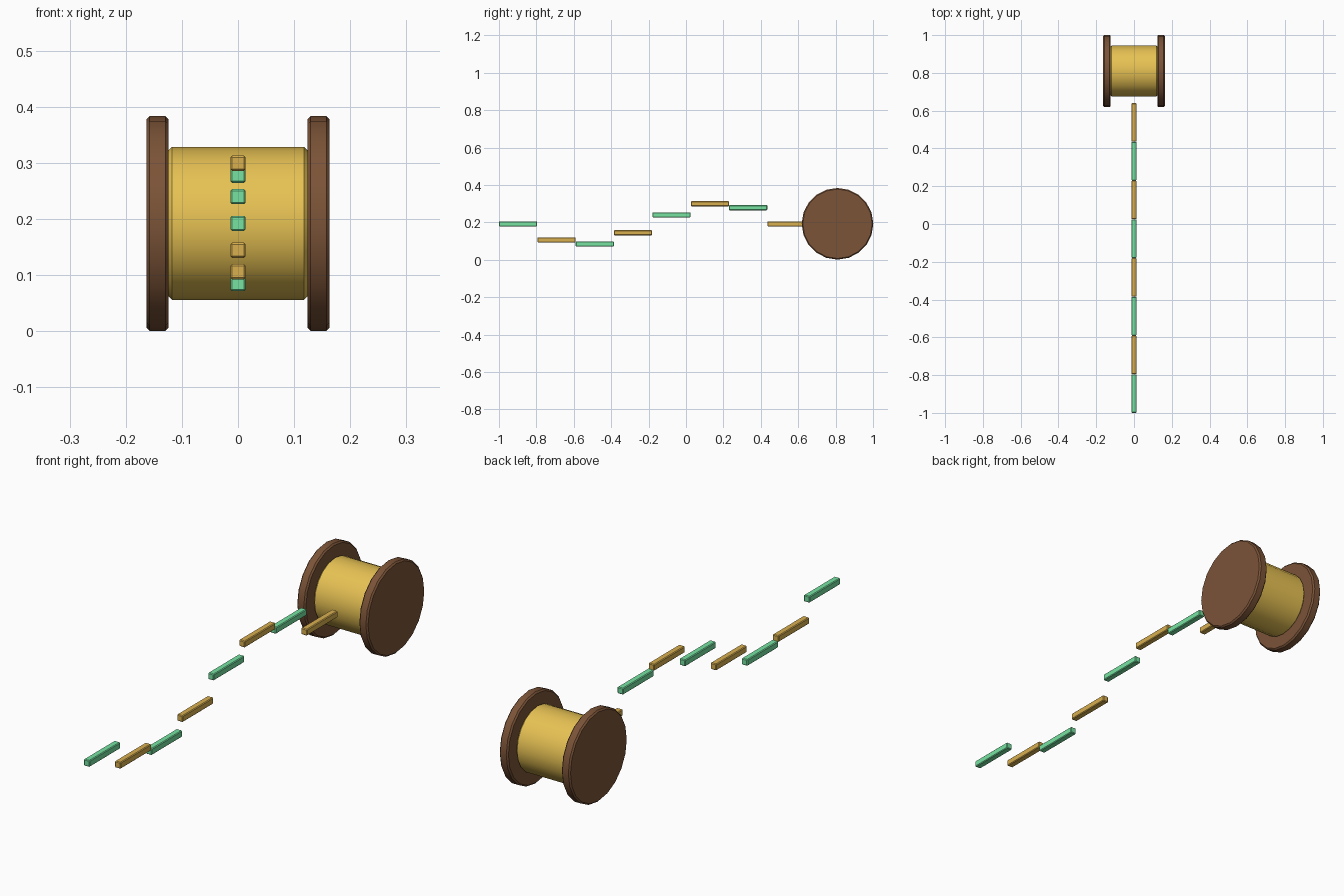
import bpy, math

if "Cube" in bpy.data.objects:
    bpy.data.objects.remove(bpy.data.objects["Cube"])


def material(name, rgb):
    m = bpy.data.materials.new(name)
    m.diffuse_color = (*[(c / 255) ** 2.2 for c in rgb], 1)
    m.use_nodes = True
    m.node_tree.nodes["Principled BSDF"].inputs["Base Color"].default_value = m.diffuse_color
    return m


BROWN = material("brown wood", (122, 84, 58))
GOLD = material("gold thread", (230, 192, 84))
TAN = material("tan", (216, 174, 80))
GREEN = material("mint green", (118, 226, 160))


def finish(name, mat, bevel):
    ob = bpy.context.object
    ob.name = name
    ob.data.materials.append(mat)
    bpy.ops.object.transform_apply(location=False, rotation=True, scale=True)
    mod = ob.modifiers.new("chamfer", "BEVEL")
    mod.width, mod.segments, mod.limit_method = bevel, 1, "ANGLE"
    mod.angle_limit = math.radians(40)
    bpy.ops.object.modifier_apply(modifier=mod.name)
    bpy.ops.object.shade_smooth_by_angle(angle=math.radians(30))


def drum(name, x, radius, length, mat, sides):
    bpy.ops.mesh.primitive_cylinder_add(vertices=sides, radius=radius, depth=length,
                                        location=(x, 0.81, 0.192),
                                        rotation=(0, math.pi / 2, 0))
    finish(name, mat, 0.006)


# Spool lying on its side
drum("spool_core", 0, 0.136, 0.248, GOLD, 20)
for side, x in (("left", -0.1435), ("right", 0.1435)):
    drum(side + "_flange", x, 0.1915, 0.04, BROWN, 20)

# Wavy trail of alternating thread segments
for i in range(8):
    z = 0.192 - 0.11 * math.sin(2 * math.pi * i / 7)
    bpy.ops.mesh.primitive_cube_add(size=1, location=(0, -0.8975 + 0.205 * i, z))
    bpy.context.object.scale = (0.027, 0.204, 0.027)
    finish(f"thread_segment_{i + 1}", TAN if i % 2 else GREEN, 0.003)
